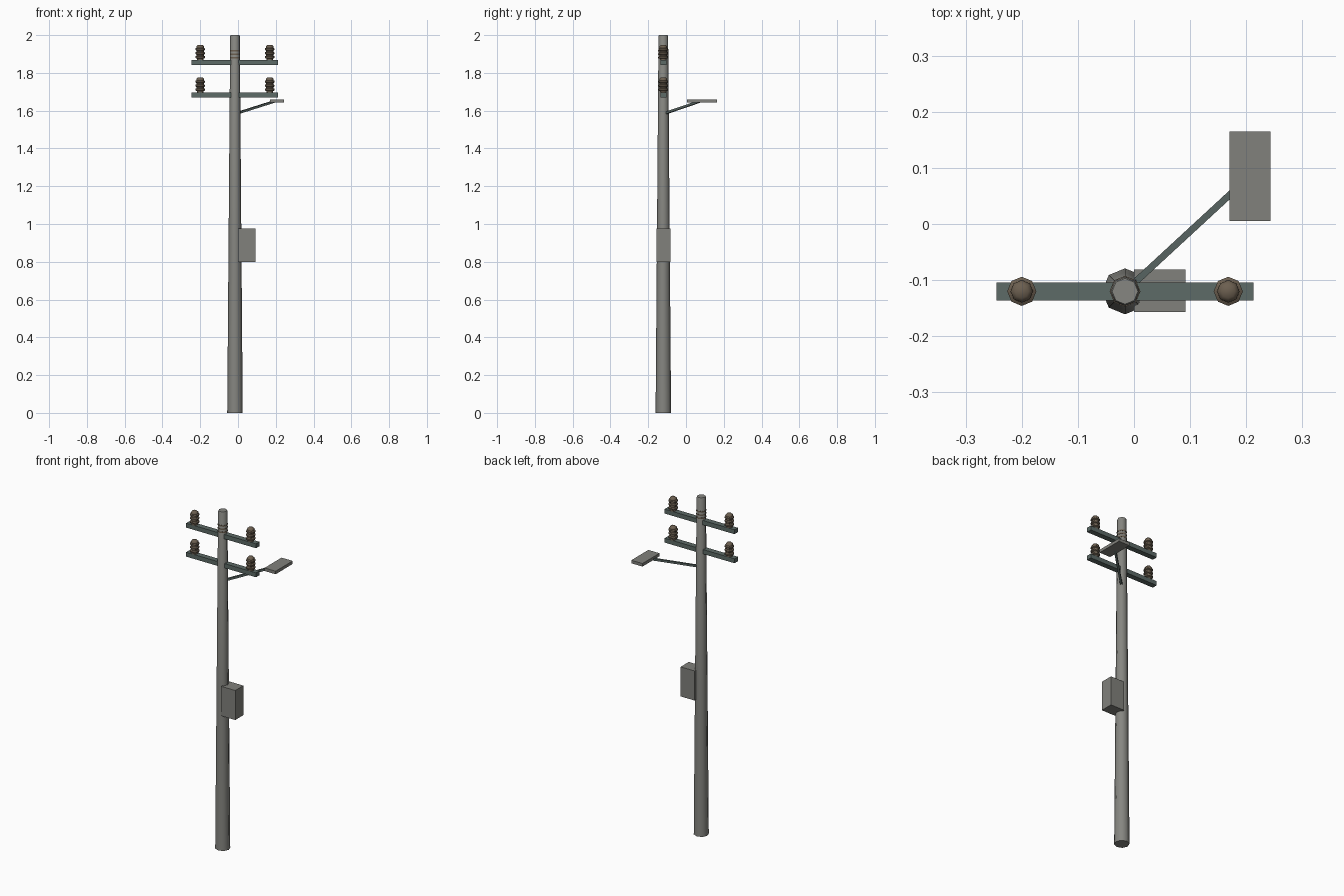
import bpy, bmesh, math
from mathutils import Vector

if "Cube" in bpy.data.objects:
    bpy.data.objects.remove(bpy.data.objects["Cube"])

PX, PY = -0.016, -0.12  # pole axis


def material(name, rgb):
    m = bpy.data.materials.new(name)
    m.diffuse_color = (*rgb, 1)
    m.use_nodes = True
    m.node_tree.nodes["Principled BSDF"].inputs["Base Color"].default_value = m.diffuse_color
    return m


POLE = material("weathered_grey", (0.24, 0.24, 0.22))
STEEL = material("green_steel", (0.11, 0.145, 0.135))
BROWN = material("brown_ceramic", (0.15, 0.115, 0.08))
BOX = material("box_grey", (0.22, 0.22, 0.2))


def finish(name, bm, mat, smooth=False):
    bmesh.ops.recalc_face_normals(bm, faces=bm.faces)
    me = bpy.data.meshes.new(name)
    bm.to_mesh(me)
    bm.free()
    me.materials.append(mat)
    ob = bpy.data.objects.new(name, me)
    bpy.context.collection.objects.link(ob)
    if smooth:
        bpy.ops.object.select_all(action='DESELECT')
        ob.select_set(True)
        bpy.context.view_layer.objects.active = ob
        bpy.ops.object.shade_smooth_by_angle(angle=math.radians(50))
    return ob


def box(name, lo, hi, mat):
    bm = bmesh.new()
    bmesh.ops.create_cube(bm, size=1)
    for v in bm.verts:
        v.co = Vector([lo[i] + (v.co[i] + 0.5) * (hi[i] - lo[i]) for i in range(3)])
    return finish(name, bm, mat)


def lathe(name, x, y, profile, mat, sides=8):
    # stacked octagonal rings from (radius, z) pairs, capped at both ends
    bm = bmesh.new()
    rings = [[bm.verts.new((x + r * math.cos(math.tau * i / sides),
                            y + r * math.sin(math.tau * i / sides), z))
              for i in range(sides)] for r, z in profile]
    for a, b in zip(rings, rings[1:]):
        for i in range(sides):
            j = (i + 1) % sides
            bm.faces.new((a[i], a[j], b[j], b[i]))
    bm.faces.new(rings[0])
    bm.faces.new(rings[-1])
    return finish(name, bm, mat, smooth=True)


# tapered pole
lathe("pole", PX, PY, [(0.041, 0), (0.034, 0.9), (0.0255, 1.995), (0.023, 2.0)], POLE)

# bands near the pole top
for k, z in enumerate((1.88, 1.899, 1.918)):
    lathe(f"pole_band_{k + 1}", PX, PY, [(0.0275, z - 0.004), (0.0275, z + 0.004)], BROWN)

# cross arms, each with two ribbed insulators
INSULATOR = [(0.018, 0), (0.018, 0.008), (0.026, 0.012), (0.026, 0.02), (0.019, 0.024),
             (0.019, 0.03), (0.026, 0.034), (0.026, 0.041), (0.019, 0.045), (0.019, 0.051),
             (0.026, 0.055), (0.026, 0.062), (0.02, 0.066), (0.02, 0.073), (0.012, 0.081)]
for tier, z in (("lower", 1.67), ("upper", 1.842)):
    box(f"{tier}_cross_arm", (-0.245, PY - 0.016, z), (0.213, PY + 0.016, z + 0.026), STEEL)
    for side, x in (("left", -0.2), ("right", 0.168)):
        lathe(f"{tier}_{side}_insulator", x, PY,
              [(r, z + 0.025 + h) for r, h in INSULATOR], BROWN)

# junction box on the pole side
box("junction_box", (0.0, -0.157, 0.8), (0.092, -0.081, 0.975), BOX)

# lamp arm strut
start, end = Vector((-0.006, -0.111, 1.586)), Vector((0.19, 0.07, 1.648))
d = end - start
bm = bmesh.new()
bmesh.ops.create_cube(bm, size=1)
bmesh.ops.scale(bm, vec=(0.012, 0.012, d.length), verts=bm.verts)
bmesh.ops.transform(bm, matrix=d.to_track_quat('Z', 'Y').to_matrix().to_4x4(), verts=bm.verts)
bmesh.ops.translate(bm, vec=(start + end) / 2, verts=bm.verts)
finish("lamp_arm", bm, STEEL)

# flat lamp head
box("lamp_head", (0.17, 0.005, 1.642), (0.243, 0.165, 1.66), BOX)
